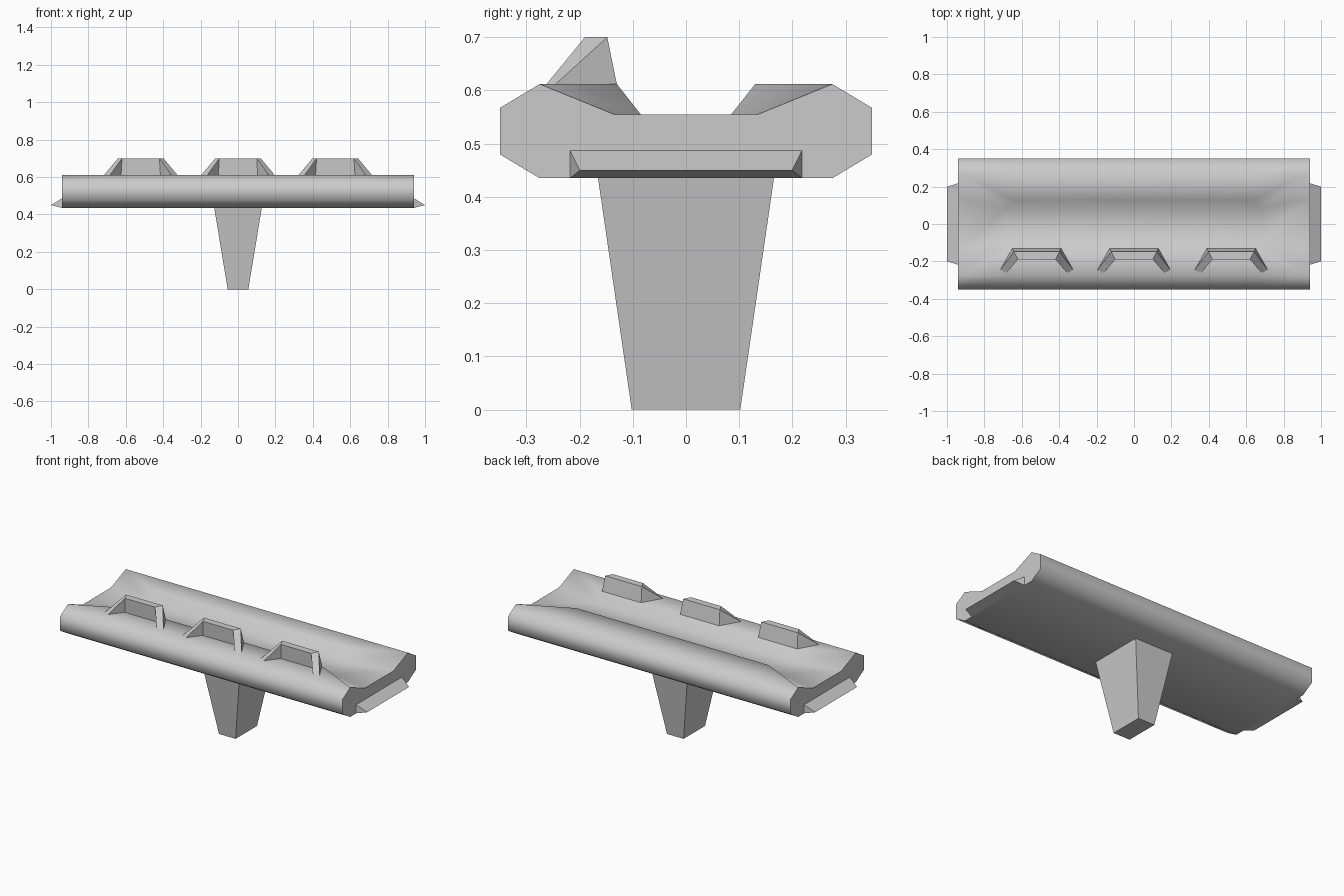
import bpy
import bmesh
import math

cube = bpy.data.objects.get("Cube")
if cube:
    bpy.data.objects.remove(cube, do_unlink=True)

# Single grey material
grey = bpy.data.materials.new("light grey")
grey.use_nodes = True
grey.diffuse_color = (0.6, 0.6, 0.6, 1)
grey.node_tree.nodes["Principled BSDF"].inputs["Base Color"].default_value = (0.6, 0.6, 0.6, 1)

DECK_BOTTOM, FLOOR, CREST = 0.435, 0.555, 0.612


def finish(name, bm, smooth_angle=None):
    """Turn a bmesh into a named object with outward normals."""
    bmesh.ops.remove_doubles(bm, verts=bm.verts, dist=1e-5)
    bmesh.ops.recalc_face_normals(bm, faces=bm.faces)
    mesh = bpy.data.meshes.new(name)
    bm.to_mesh(mesh)
    bm.free()
    mesh.materials.append(grey)
    if smooth_angle:
        mesh.shade_smooth()
        mesh.set_sharp_from_angle(angle=math.radians(smooth_angle))
    obj = bpy.data.objects.new(name, mesh)
    bpy.context.collection.objects.link(obj)
    return obj


def loft(bm, rings):
    """Skin matching closed rings and cap both ends."""
    rings = [[bm.verts.new(p) for p in ring] for ring in rings]
    n = len(rings[0])
    for a, b in zip(rings, rings[1:]):
        for i in range(n):
            j = (i + 1) % n
            bm.faces.new((a[i], a[j], b[j], b[i]))
    bm.faces.new(rings[0])
    bm.faces.new(rings[-1])


def rectangle(x, y, z):
    return [(x, y, z), (-x, y, z), (-x, -y, z), (x, -y, z)]


# Trough-shaped deck: thick rails in the middle that flare out at the ends
def deck_section(x, crest_x, lip_y, floor_y):
    s = math.copysign(1, x)
    half = [(x, 0.275, DECK_BOTTOM), (x, 0.35, 0.48), (x, 0.35, 0.567),
            (x, 0.275, CREST), (s * crest_x, lip_y, CREST), (x, floor_y, FLOOR)]
    return half + [(px, -py, pz) for px, py, pz in reversed(half)]


bm = bmesh.new()
end, middle = (0.94, 0.275, 0.135), (0.64, 0.13, 0.085)
loft(bm, [deck_section(-0.94, *end), deck_section(-0.68, *middle),
          deck_section(0.68, *middle), deck_section(0.94, *end)])
bmesh.ops.remove_doubles(bm, verts=bm.verts, dist=1e-5)
bmesh.ops.triangulate(bm, faces=[f for f in bm.faces if len(f.verts) == 4],
                      quad_method='LONG_EDGE')
finish("deck", bm, 65)

# Tapered pedestal
bm = bmesh.new()
loft(bm, [rectangle(0.055, 0.102, 0), rectangle(0.128, 0.166, DECK_BOTTOM + 0.005)])
finish("pedestal", bm)

# Wedge-shaped lip on each end
for side, s in (("left", 1), ("right", -1)):
    bm = bmesh.new()
    loft(bm, [[(s * 0.94, y, DECK_BOTTOM), (s * 0.94, y, 0.487), (s * 1.0, y * 0.915, 0.45)]
              for y in (-0.218, 0.218)])
    finish(side + "_end_lip", bm)

# Three bent shields standing on the front rail
top_out, top_in = (0.122, -0.148, 0.7), (0.1, -0.19, 0.7)
base_out, base_in = (0.13, -0.13, CREST), (0.105, -0.185, CREST)
tip_out, tip_in = (0.195, -0.245, CREST), (0.163, -0.262, CREST)
for name, cx in (("right", -0.52), ("middle", 0), ("left", 0.52)):
    bm = bmesh.new()

    def face(points):
        bm.faces.new([bm.verts.new((cx + x, y, z)) for x, y, z in points])

    def flip(p):
        return (-p[0], p[1], p[2])

    # Back plate, inner plate, top and underside
    for a, b in ((base_out, top_out), (top_out, top_in), (top_in, base_in), (base_in, base_out)):
        face((a, b, flip(b), flip(a)))
    # Sloping wings on both sides
    for wing in ((top_out, base_out, tip_out), (top_in, tip_in, base_in),
                 (top_out, tip_out, tip_in, top_in), (base_out, base_in, tip_in, tip_out)):
        face(wing)
        face([flip(p) for p in wing])
    finish(name + "_shield", bm)
